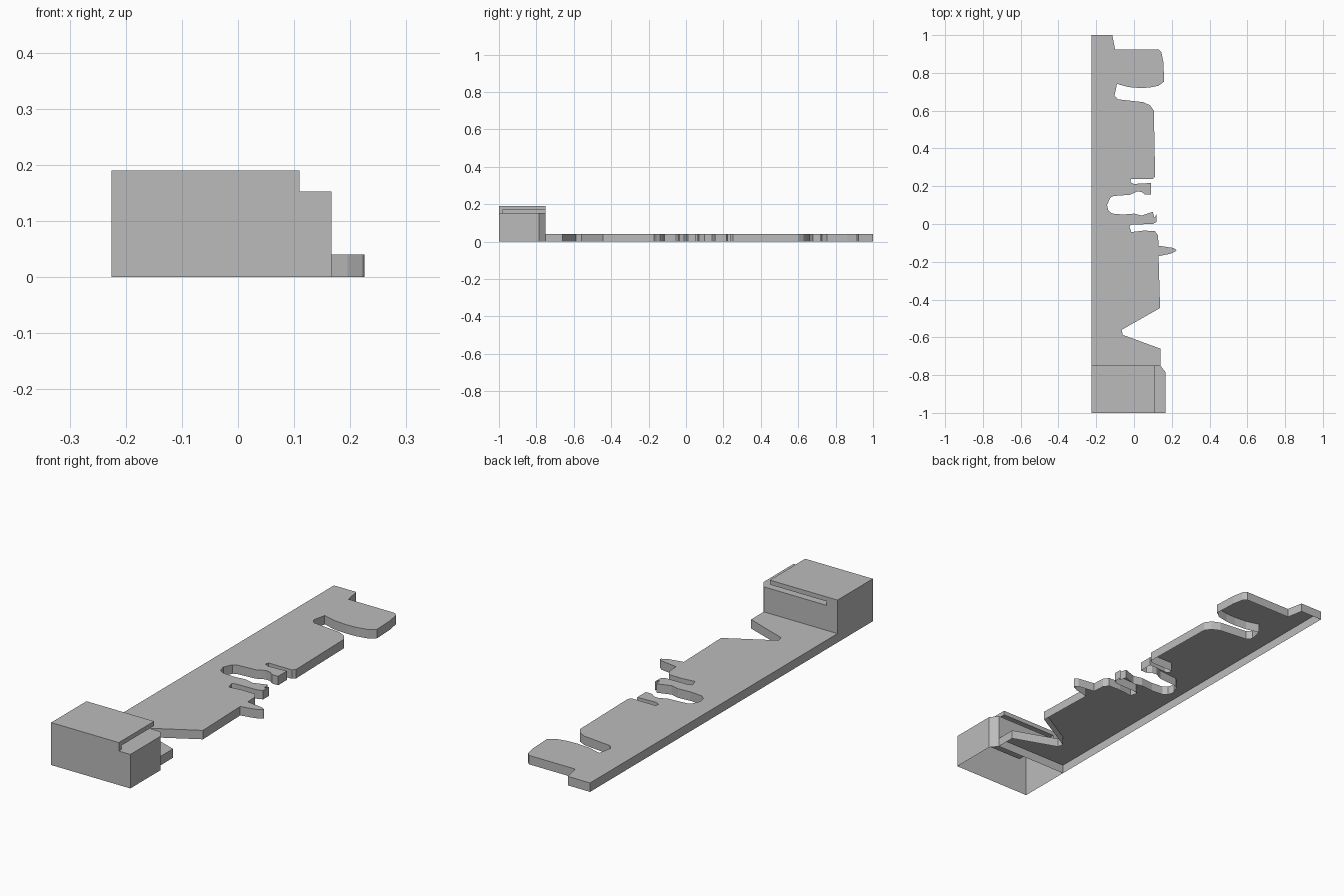
import bpy
import bmesh

default_cube = bpy.data.objects.get("Cube")
if default_cube:
    bpy.data.objects.remove(default_cube, do_unlink=True)

# One plain grey for everything
grey = bpy.data.materials.new("plain_grey")
grey.use_nodes = True
grey.diffuse_color = (0.5, 0.5, 0.5, 1)
grey.node_tree.nodes["Principled BSDF"].inputs["Base Color"].default_value = grey.diffuse_color

LEFT_EDGE = -0.225
JOIN_Y = -0.75
PLATE_TOP = 0.04
LEDGE_TOP = 0.152
BLOCK_TOP = 0.19


def add_object(name, bm):
    """Turn a bmesh into a named object with the grey material."""
    mesh = bpy.data.meshes.new(name)
    bm.to_mesh(mesh)
    bm.free()
    obj = bpy.data.objects.new(name, mesh)
    obj.data.materials.append(grey)
    bpy.context.scene.collection.objects.link(obj)
    return obj


def prism(name, outline, bottom, top, closed=True):
    """Extrude a counterclockwise outline; an open one has no floor and no closing wall."""
    bm = bmesh.new()
    low = [bm.verts.new((x, y, bottom)) for x, y in outline]
    high = [bm.verts.new((x, y, top)) for x, y in outline]
    bm.faces.new(high)
    if closed:
        bm.faces.new(low[::-1])
    count = len(outline)
    for i in range(count if closed else count - 1):
        j = (i + 1) % count
        bm.faces.new((low[i], low[j], high[j], high[i]))
    return add_object(name, bm)


def rectangle(x_min, x_max, y_min, y_max):
    return [(x_min, y_min), (x_max, y_min), (x_max, y_max), (x_min, y_max)]


def cut(target, cutter):
    """Subtract the cutter from the target and discard it."""
    cutter.hide_render = True
    modifier = target.modifiers.new("cut", "BOOLEAN")
    modifier.operation = "DIFFERENCE"
    modifier.solver = "EXACT"
    modifier.object = cutter
    bpy.context.view_layer.update()
    evaluated = target.evaluated_get(bpy.context.evaluated_depsgraph_get())
    result = bpy.data.meshes.new_from_object(evaluated)
    target.modifiers.clear()
    target.data = result
    bpy.data.objects.remove(cutter, do_unlink=True)


# Jagged edge of the plate, in sections from front to back
front_notch = [(.14, JOIN_Y), (.14, -.66), (-.06, -.587), (-.065, -.56), (.138, -.445)]
pointed_tooth = [(.13, -.17), (.195, -.157), (.222, -.143), (.225, -.138),
                 (.21, -.127), (.13, -.115)]
narrow_gap = [(.127, -.06), (.11, -.037), (.05, -.035), (-.015, -.043), (-.025, -.01),
              (-.01, -.003), (.1, 0), (.118, .01)]
thin_finger = [(.118, .05), (.108, .03), (.1, .065), (.04, .045), (0, .055), (-.06, .05)]
middle_notch = [(-.115, .055), (-.135, .07), (-.143, .1), (-.125, .14), (-.11, .148),
                (-.02, .155), (.015, .172), (.04, .17), (.06, .155), (.09, .155)]
slit = [(.09, .217), (0, .212), (-.02, .222), (-.015, .238), (.1, .238), (.112, .25)]
back_notch = [(.105, .6), (.085, .628), (.05, .645), (-.085, .66), (-.103, .68),
              (-.09, .742), (-.03, .725), (.03, .72), (.08, .722), (.13, .732)]
back_end = [(.16, .755), (.155, .86), (.145, .91), (.13, .925), (-.1, .925),
            (-.115, 1), (LEFT_EDGE, 1), (LEFT_EDGE, JOIN_Y)]
plate_outline = (front_notch + pointed_tooth + narrow_gap + thin_finger
                 + middle_notch + slit + back_notch + back_end)
prism("notched_plate", plate_outline, 0, PLATE_TOP, closed=False)

# Raised end block with one bevelled corner
block_outline = [(LEFT_EDGE, -1), (.167, -1), (.167, -.785), (.14, JOIN_Y), (LEFT_EDGE, JOIN_Y)]
end_block = prism("end_block", block_outline, 0, BLOCK_TOP)

# Side ledge, then the thin slot running under the block's top
cut(end_block, prism("ledge_cutter", rectangle(.11, .5, -1.5, -.5), LEDGE_TOP, .5))
cut(end_block, prism("slot_cutter", rectangle(-.17, .5, -.98, -.5), LEDGE_TOP, .17))

# The block is hollow and open underneath
bm = bmesh.new()
bm.from_mesh(end_block.data)
floor = [f for f in bm.faces if all(v.co.z < 0.001 for v in f.verts)]
bmesh.ops.delete(bm, geom=floor, context="FACES")
bm.to_mesh(end_block.data)
bm.free()
